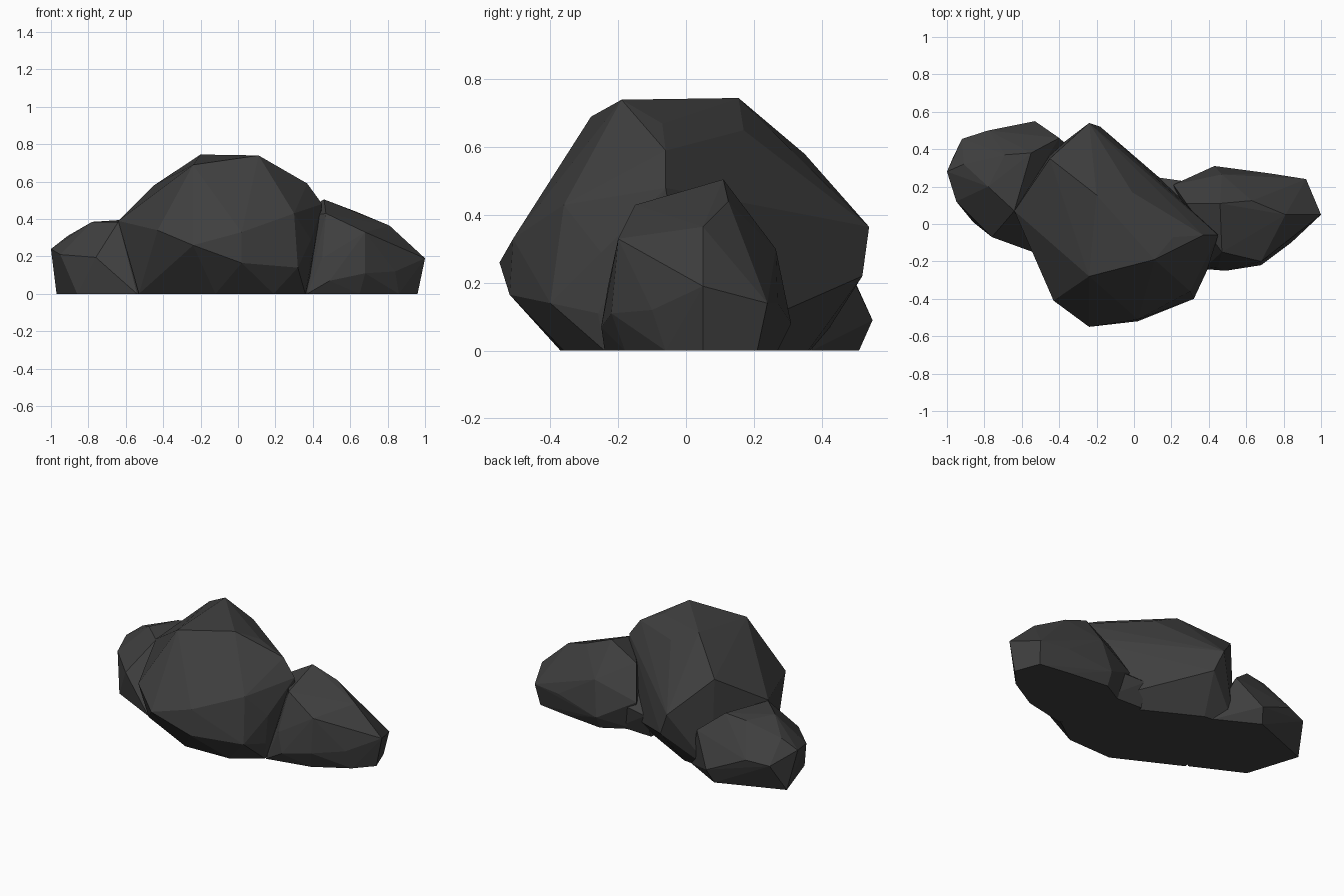
import bpy, bmesh, math

stone = bpy.data.materials.new("dark_stone")
stone.diffuse_color = (0.05, 0.05, 0.05, 1)


def boulder(name, corners):
    """Faceted boulder: convex hull around its corner points."""
    bm = bmesh.new()
    for c in corners:
        bm.verts.new(c)
    bmesh.ops.convex_hull(bm, input=bm.verts[:])
    loose = [v for v in bm.verts if not v.link_faces]
    bmesh.ops.delete(bm, geom=loose, context='VERTS')
    bmesh.ops.dissolve_limit(bm, angle_limit=math.radians(2),
                             verts=bm.verts[:], edges=bm.edges[:])
    bmesh.ops.recalc_face_normals(bm, faces=bm.faces[:])
    mesh = bpy.data.meshes.new(name)
    bm.to_mesh(mesh)
    bm.free()
    mesh.materials.append(stone)
    obj = bpy.data.objects.new(name, mesh)
    bpy.context.collection.objects.link(obj)
    return obj


# Large middle boulder: crown, flanks, undercut front and back, base
boulder("main_boulder", [
    (-.20, .155, .745), (.11, -.19, .74), (-.24, -.28, .69), (.21, -.07, .67),
    (-.45, .35, .58), (-.01, .17, .65), (.37, -.06, .59), (.45, -.06, .48),
    (-.64, .07, .39), (-.43, -.41, .34), (-.24, -.55, .26), (.02, -.51, .33),
    (.30, -.36, .43), (.39, -.25, .29), (.02, -.52, .165), (.32, -.40, .14),
    (.38, -.26, .11), (-.24, .54, .365), (-.18, .52, .22), (.12, .22, .28),
    (-.24, .36, 0), (.06, .14, 0), (.40, .02, 0), (.36, -.24, 0),
    (.19, -.36, 0), (-.12, -.37, 0), (-.53, -.16, 0), (-.45, .38, 0)])

# Low boulder on the left
boulder("left_boulder", [
    (-.78, .20, .385), (-.69, .37, .385), (-.55, .38, .40), (-.64, .07, .385),
    (-.91, .32, .31), (-1.0, .28, .24), (-.95, .12, .21), (-.76, -.07, .195),
    (-.92, .455, .18), (-.78, .50, .20), (-.53, .55, .09), (-.40, .46, .28),
    (-.97, .35, 0), (-.86, .01, 0), (-.54, -.15, 0),
    (-.56, .51, 0), (-.30, .37, 0), (-.40, .0, 0)])

# Tapering boulder on the right
boulder("right_boulder", [
    (.46, .11, .505), (.63, .125, .44), (.47, -.15, .43), (.68, -.20, .33),
    (.81, .05, .365), (.90, .08, .25), (1.0, .05, .19), (.92, .24, .14),
    (.73, .27, .14), (.47, .265, .30), (.43, .31, .08), (.45, -.23, .19),
    (.49, -.25, .07), (.68, -.22, .11), (.84, -.10, .12), (.28, .11, .40),
    (.21, .21, .20), (.96, .05, 0), (.90, .21, 0), (.70, .24, 0),
    (.43, .27, 0), (.25, .17, 0), (.37, -.24, 0), (.65, -.18, 0),
    (.86, -.06, 0)])

# Small ledge wedged behind, between the middle and right boulders
boulder("back_ledge", [
    (.12, .25, .15), (.33, .22, .17), (.10, .18, .20), (.30, .12, .25),
    (.11, .20, 0), (.35, .19, 0), (.10, .05, 0), (.35, .0, 0)])
